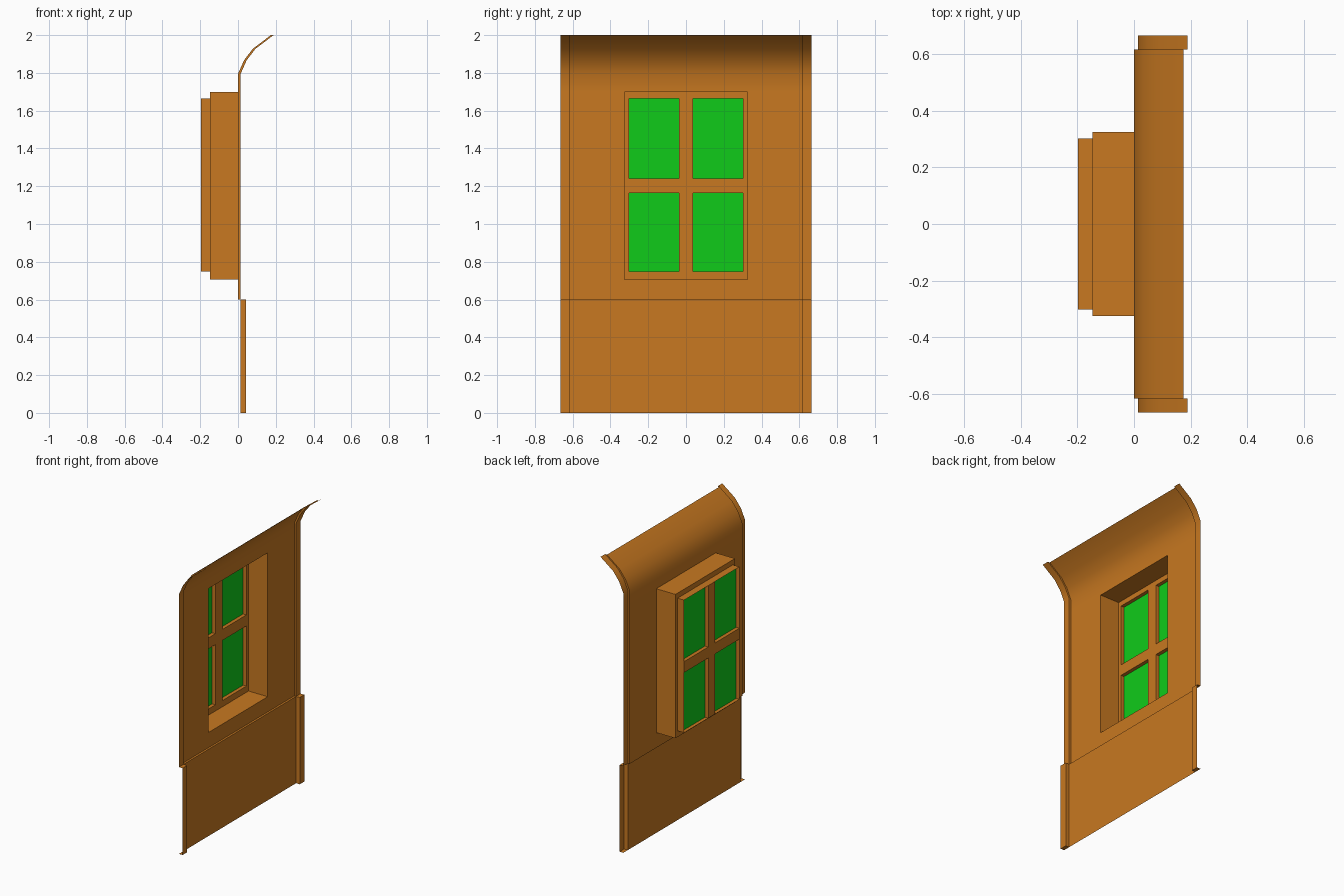
import bpy, bmesh

if "Cube" in bpy.data.objects:
    bpy.data.objects.remove(bpy.data.objects["Cube"])


def material(name, color):
    m = bpy.data.materials.new(name)
    m.diffuse_color = color
    m.use_nodes = True
    m.node_tree.nodes["Principled BSDF"].inputs["Base Color"].default_value = m.diffuse_color
    return m


WOOD = material("orange_paint", (0.58, 0.19, 0.015, 1))
GLASS = material("green_glass", (0.005, 0.6, 0.01, 1))


def make(name, quads, mat, smooth=False):
    """Object from a list of quads, welding shared corners."""
    bm = bmesh.new()
    for q in quads:
        bm.faces.new([bm.verts.new(p) for p in q])
    bmesh.ops.remove_doubles(bm, verts=bm.verts, dist=0.0005)
    me = bpy.data.meshes.new(name)
    bm.to_mesh(me)
    bm.free()
    ob = bpy.data.objects.new(name, me)
    bpy.context.collection.objects.link(ob)
    me.materials.append(mat)
    if smooth:
        bpy.context.view_layer.objects.active = ob
        ob.select_set(True)
        bpy.ops.object.shade_smooth_by_angle(angle=0.55)
        ob.select_set(False)
    return ob


def sweep(profile, section, skip=()):
    """Quads of a (y, x offset) section swept along an (x, z) profile."""
    out = []
    for i, ((xa, za), (xb, zb)) in enumerate(zip(profile, profile[1:])):
        for j, ((y0, d0), (y1, d1)) in enumerate(zip(section, section[1:])):
            if (i, j) not in skip:
                out.append([(xa + d0, y0, za), (xa + d1, y1, za),
                            (xb + d1, y1, zb), (xb + d0, y0, zb)])
    return out


def rect_x(x, y0, y1, z0, z1):
    return [(x, y0, z0), (x, y1, z0), (x, y1, z1), (x, y0, z1)]


def rect_z(z, x0, x1, y0, y1):
    return [(x0, y0, z), (x1, y0, z), (x1, y1, z), (x0, y1, z)]


def tube(x0, x1, y, z0, z1):
    """Four walls, open front and back, along x."""
    c = [(-y, z0), (y, z0), (y, z1), (-y, z1)]
    return [[(x0, *c[i]), (x0, *c[i - 1]), (x1, *c[i - 1]), (x1, *c[i])]
            for i in range(4)]


W, E = 0.615, 0.665          # inner and outer half widths
OY, OZ0, OZ1 = 0.325, 0.705, 1.70   # window opening
GY, GZ0, GZ1 = 0.302, 0.748, 1.665  # glazed box
BACK, REAR = -0.147, -0.197

# upper wall with raised edge strips and curved top
profile = [(0, 0.6), (0, OZ0), (0, OZ1), (0, 1.795), (0.032, 1.867),
           (0.078, 1.927), (0.174, 2.0)]
section = [(-E, 0.014), (-W, 0.014), (-W, 0), (-OY, 0),
           (OY, 0), (W, 0), (W, 0.014), (E, 0.014)]
make("upper_wall", sweep(profile, section, skip={(1, 3)}), WOOD, True)

# lower panel with its edge strips, ledge and strip ends
low = [(-E, 0.042), (-W, 0.042), (-W, 0.014),
       (W, 0.014), (W, 0.042), (E, 0.042)]
base = sweep([(0, 0), (0, 0.6)], low)
base.append(rect_z(0.6, 0, 0.014, -W, W))
for y0, y1 in ((-E, -W), (W, E)):
    base.append(rect_z(0.6, 0.014, 0.042, y0, y1))
    base.append(rect_z(0, 0.014, 0.042, y0, y1)[::-1])
make("lower_panel", base, WOOD)

# window recess: deep reveal, stepped back rim and rear box
recess = tube(BACK, 0, OY, OZ0, OZ1) + tube(REAR, BACK, GY, GZ0, GZ1)
recess += [rect_x(BACK, -OY, OY, OZ0, GZ0), rect_x(BACK, -OY, OY, GZ1, OZ1),
           rect_x(BACK, -OY, -GY, GZ0, GZ1), rect_x(BACK, GY, OY, GZ0, GZ1)]
make("window_recess", recess, WOOD)

# glazing bars: a cross, with panes set midway
BY, BZ0, BZ1 = 0.038, 1.164, 1.24
bars, panes = [], []
for x in (BACK, REAR):
    f = [rect_x(x, -GY, GY, BZ0, BZ1),
         rect_x(x, -BY, BY, GZ0, BZ0), rect_x(x, -BY, BY, BZ1, GZ1)]
    bars += f if x == BACK else [q[::-1] for q in f]
for s in (-1, 1):
    y0, y1 = sorted((s * BY, s * GY))
    for z0, z1, zb in ((GZ0, BZ0, BZ0), (BZ1, GZ1, BZ1)):
        bars.append(rect_z(zb, REAR, BACK, y0, y1))
        bars.append([(REAR, s * BY, z0), (BACK, s * BY, z0),
                     (BACK, s * BY, z1), (REAR, s * BY, z1)])
        panes.append(rect_x(-0.172, y0, y1, z0, z1))
make("glazing_bars", bars, WOOD)
make("window_panes", panes, GLASS)
